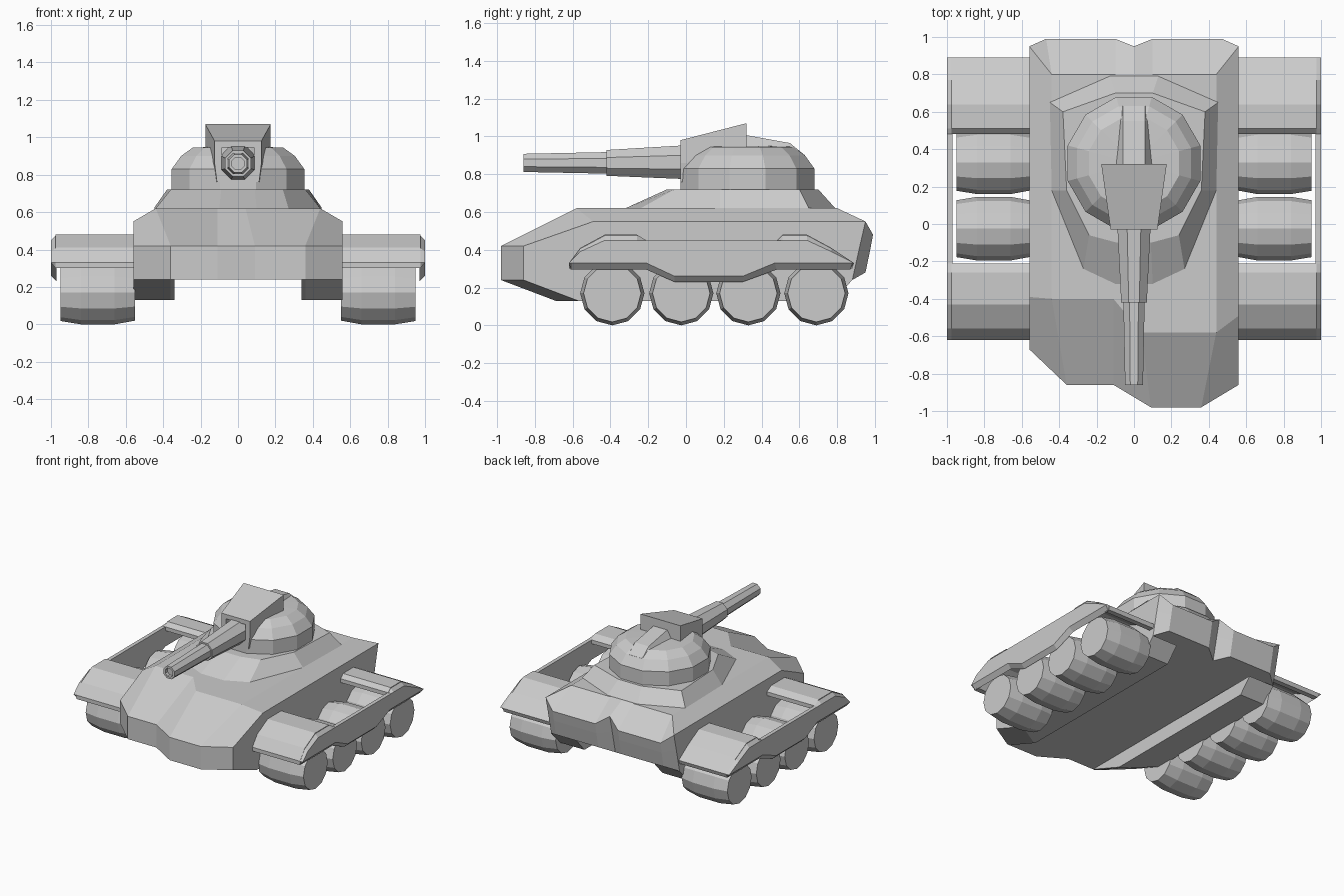
import bpy, bmesh, math

if "Cube" in bpy.data.objects:
    bpy.data.objects.remove(bpy.data.objects["Cube"])


def loft(name, loops, mirror=False):
    """Skin equal-length closed loops, cap both ends, clean up."""
    bm = bmesh.new()
    rings = [[bm.verts.new(p) for p in lp] for lp in loops]
    n = len(rings[0])
    for a, b in zip(rings, rings[1:]):
        for i in range(n):
            j = (i + 1) % n
            bm.faces.new((a[i], a[j], b[j], b[i]))
    bm.faces.new(rings[0][::-1])
    bm.faces.new(rings[-1])
    bmesh.ops.remove_doubles(bm, verts=bm.verts, dist=0.0005)
    bmesh.ops.recalc_face_normals(bm, faces=bm.faces)
    me = bpy.data.meshes.new(name)
    bm.to_mesh(me)
    bm.free()
    ob = bpy.data.objects.new(name, me)
    bpy.context.collection.objects.link(ob)
    if mirror:
        ob.modifiers.new("mirror", 'MIRROR').use_mirror_merge = False
    return ob


def at_z(pts, z):
    return [(x, y, z) for x, y in pts]


def at_x(pts, x):
    return [(x, y, z) for y, z in pts]


def both(pts):
    """Close a half outline by mirroring it over x = 0."""
    return pts + [(-p[0], *p[1:]) for p in reversed(pts)]


def ring(r, n, axis, pos, cy=0.0, cz=0.0):
    """Regular n-gon around the x, y or z axis, flat sides on the axes for y/z."""
    out = []
    for i in range(n):
        a = 2 * math.pi * (i + (0 if axis == 'x' else 0.5)) / n
        c, s = r * math.cos(a), r * math.sin(a)
        out.append({'x': (pos, cy + c, cz + s),
                    'y': (c, pos, cz + s),
                    'z': (c, cy + s, pos)}[axis])
    return out


# Hull: asymmetric stepped nose, double-bulged tail
def tail(y0, z0, y1, z1):
    return [(.56, y0, z0), (.47, y1, z1), (.1, y1, z1), (0, y0, z0),
            (-.1, y1, z1), (-.47, y1, z1), (-.56, y0, z0)]


nose = [(-.56, -.67), (-.36, -.86), (-.11, -.86), (.09, -.98), (.36, -.98), (.56, -.86)]
loft("hull", [
    at_z(nose, .24) + tail(.88, .24, .95, .28),
    at_z(nose, .42) + tail(.92, .42, .975, .40),
    [(-.56, -.39, .55), (-.44, -.40, .62), (-.11, -.40, .62), (.04, -.58, .62),
     (.44, -.58, .62), (.56, -.49, .55)] + tail(.95, .55, .99, .48),
    at_z([(-.44, -.40), (-.44, -.40), (-.11, -.40), (.04, -.58), (.44, -.58), (.44, -.58),
          (.44, .80), (.44, .80), (.1, .80), (0, .80), (-.1, .80), (-.44, .80), (-.44, .80)], .62),
])

# Keel rails under each side, leaving a channel between them
for name, s, yi, yo in (("right_keel_rail", 1, -.98, -.86), ("left_keel_rail", -1, -.86, -.67)):
    def rail(d, end):
        return [(s * .34, yi + d), (s * .36, yi + d), (s * .56, yo + d), (s * .56, end), (s * .34, end)]
    loft(name, [at_z(rail(0, .88), .24), at_z(rail(.29, .78), .13)])

# Barrel-shaped wheels
for k, y in enumerate((-.39, -.025, .33, .69)):
    loft(f"wheel_{k + 1}", [ring(r, 12, 'x', x, y, .17) for x, r in
                            ((.55, .15), (.66, .17), (.84, .17), (.95, .152))], True)

# Fenders: thin bent plates over the end wheels
front = [(-.62, .33), (-.56, .41), (-.43, .48), (-.26, .48), (-.21, .45),
         (-.21, .42), (-.27, .44), (-.42, .44), (-.53, .38), (-.58, .30), (-.62, .30)]
rear = [(.89, .33), (.77, .41), (.64, .48), (.51, .48), (.48, .45),
        (.48, .42), (.52, .44), (.63, .44), (.75, .38), (.84, .30), (.88, .30)]
for name, prof in (("front_fender", front), ("rear_fender", rear)):
    loft(name, [at_x(prof, .55), at_x(prof, .975)], True)

# Side skirts with bevelled top and bottom edges
inner = [(-.62, .33), (-.56, .41), (-.43, .48), (-.26, .48), (-.21, .45), (.48, .45), (.51, .48),
         (.64, .48), (.77, .41), (.89, .33), (.87, .295), (.48, .295), (.30, .23), (-.06, .23),
         (-.21, .295), (-.61, .295)]
outer = [(-.62, .33), (-.56, .39), (-.43, .45), (-.26, .45), (-.21, .45), (.48, .45), (.51, .45),
         (.64, .45), (.77, .39), (.89, .33), (.88, .33), (.47, .33), (.30, .26), (-.06, .26),
         (-.21, .33), (-.61, .33)]
loft("side_skirt", [at_x(inner, .97), at_x(outer, 1.0)], True)

# Turret collar
loft("turret_collar", [
    at_z(both([(.10, -.32), (.27, -.24), (.44, .18), (.45, .65), (.13, .79)]), .62),
    at_z(both([(.09, -.10), (.24, -.06), (.36, .18), (.38, .60), (.10, .70)]), .72)])

# Turret dome
loft("turret", [ring(r, 12, 'z', z, .325) for z, r in
                ((.71, .367), (.83, .367), (.90, .315), (.945, .25), (.95, .10))])


# Gun hood: flared inverted channel
def hood(y, w, zt):
    return [(x, y, z) for x, z in both([(.085, .76), (w * .9, .76), (w, .86), (w, zt), (.085, zt),
                                        (.085, .945)])]


loft("gun_hood", [hood(y, w, z)[:4] + [(-p[0], *p[1:]) for p in hood(y, w, z)[3::-1]]
                  + [(-.085, y, .945), (.085, y, .945)]
                  for y, w, z in ((-.03, .125, .98), (.32, .175, 1.07))])

# Ridge behind the hood
loft("turret_ridge", [[(x, y, z) for x, z in ((-b, .85), (b, .85), (t, zt), (-t, zt))]
                      for y, b, t, zt in ((.30, .16, .06, 1.01), (.55, .13, .06, .965),
                                          (.63, .11, .06, .90))])

# Gun: thick sleeve and thin barrel
loft("gun_sleeve", [ring(r, 8, 'y', y, cz=z) for y, r, z in ((.15, .105, .865), (-.42, .074, .86))])
loft("gun_barrel", [ring(r, 8, 'y', y, cz=.86) for y, r in ((-.40, .062), (-.86, .052),
                                                           (-.86, .035), (-.83, .035))])
